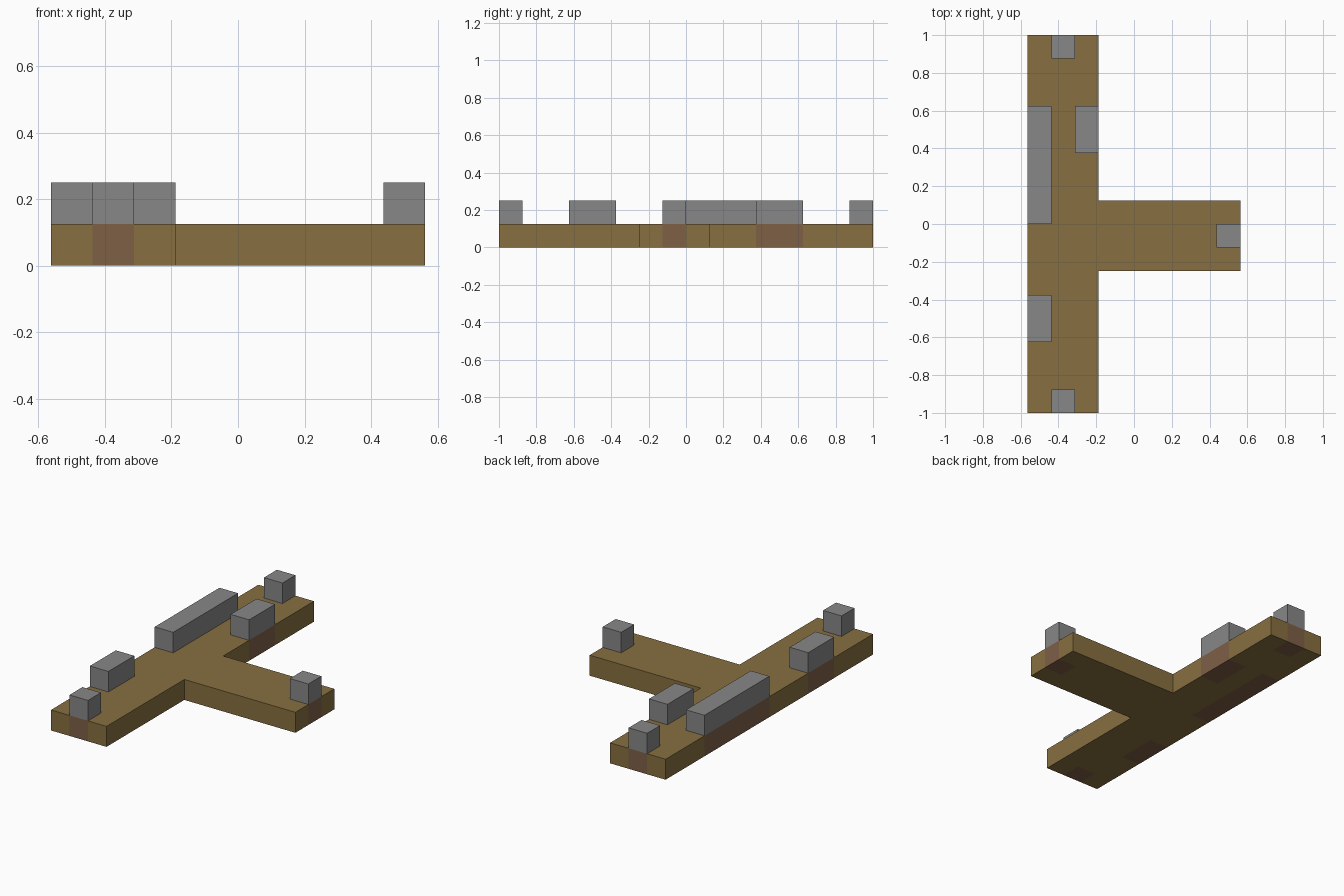
import bpy
import bmesh
from mathutils import Vector

if "Cube" in bpy.data.objects:
    bpy.data.objects.remove(bpy.data.objects["Cube"], do_unlink=True)

U = 0.0625          # modelling unit
SLAB_TOP, POST_TOP = 2 * U, 4 * U


def material(name, color):
    m = bpy.data.materials.new(name)
    m.use_nodes = True
    m.diffuse_color = (*color, 1)
    m.node_tree.nodes["Principled BSDF"].inputs["Base Color"].default_value = (*color, 1)
    return m


stone = material("grey stone", (0.242, 0.242, 0.242))
earth = material("ochre brown", (0.242, 0.162, 0.053))
clay = material("reddish brown", (0.212, 0.117, 0.062))


def prism(bm, outline, z0, z1):
    """Extrude a flat outline, given in units, from z0 to z1."""
    face = bm.faces.new([bm.verts.new((x * U, y * U, z0)) for x, y in outline])
    result = bmesh.ops.extrude_face_region(bm, geom=[face])
    top = [v for v in result["geom"] if isinstance(v, bmesh.types.BMVert)]
    bmesh.ops.translate(bm, verts=top, vec=(0, 0, z1 - z0))
    bmesh.ops.recalc_face_normals(bm, faces=bm.faces)


def finish(bm, name, mats):
    mesh = bpy.data.meshes.new(name)
    bm.to_mesh(mesh)
    bm.free()
    for m in mats:
        mesh.materials.append(m)
    bpy.context.collection.objects.link(bpy.data.objects.new(name, mesh))


# Wall blocks: footprint x0, x1, y0, y1 in units
blocks = {
    "front_end_block": (-7, -5, -16, -14),
    "back_end_block": (-7, -5, 14, 16),
    "right_front_block": (-9, -7, -10, -6),
    "right_long_block": (-9, -7, 0, 10),
    "left_back_block": (-5, -3, 6, 10),
    "branch_end_block": (7, 9, -2, 0),
}
for name, (x0, x1, y0, y1) in blocks.items():
    bm = bmesh.new()
    prism(bm, [(x0, y0), (x1, y0), (x1, y1), (x0, y1)], SLAB_TOP, POST_TOP)
    finish(bm, name, [stone])

# T-shaped floor, cut along the block footprints
bm = bmesh.new()
prism(bm, [(-9, -16), (-3, -16), (-3, -4), (9, -4),
           (9, 2), (-3, 2), (-3, 16), (-9, 16)], 0, SLAB_TOP)
for axis in (0, 1):
    normal = Vector((1 - axis, axis, 0))
    for c in sorted({v for b in blocks.values() for v in b[2 * axis:2 * axis + 2]}):
        bmesh.ops.bisect_plane(bm, geom=bm.verts[:] + bm.edges[:] + bm.faces[:],
                               plane_co=normal * c * U, plane_no=normal, dist=1e-5)


def under_block(p):
    x, y, e = p.x / U, p.y / U, 0.01
    return any(x0 - e < x < x1 + e and y0 - e < y < y1 + e
               for x0, x1, y0, y1 in blocks.values())


# Clay foundations show on the sides and underside below each block
bm.normal_update()
for f in bm.faces:
    if f.normal.z < 0.5 and under_block(f.calc_center_bounds()):
        f.material_index = 1
finish(bm, "floor", [earth, clay])
